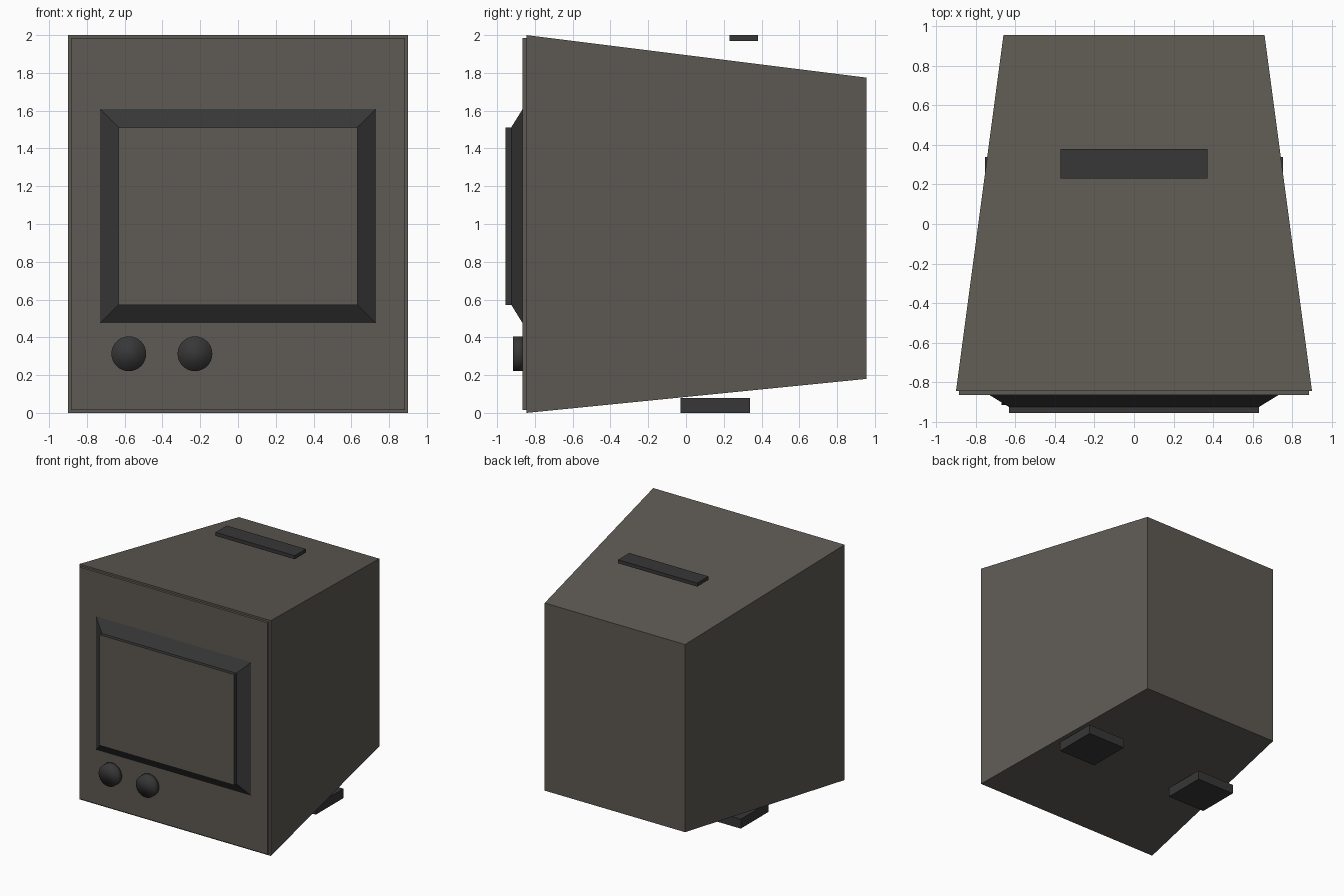
import bpy
import bmesh
from math import radians
from mathutils import Matrix

cube = bpy.data.objects.get("Cube")
if cube:
    bpy.data.objects.remove(cube, do_unlink=True)


def material(name, rgb):
    mat = bpy.data.materials.new(name)
    mat.use_nodes = True
    colour = (*rgb, 1)
    mat.diffuse_color = colour
    mat.node_tree.nodes["Principled BSDF"].inputs["Base Color"].default_value = colour
    return mat


CASE = material("warm grey casing", (0.112, 0.102, 0.088))
DARK = material("charcoal plastic", (0.038, 0.038, 0.039))


def finish(name, bm, *mats):
    bmesh.ops.recalc_face_normals(bm, faces=bm.faces[:])
    mesh = bpy.data.meshes.new(name)
    bm.to_mesh(mesh)
    bm.free()
    for mat in mats:
        mesh.materials.append(mat)
    obj = bpy.data.objects.new(name, mesh)
    bpy.context.collection.objects.link(obj)
    return obj


def loft(name, sections, *mats, front_slot=0):
    """Join upright rectangles (y, half width, bottom, top), front to back."""
    bm = bmesh.new()
    rings = [[bm.verts.new(p) for p in
              ((-w, y, low), (w, y, low), (w, y, high), (-w, y, high))]
             for y, w, low, high in sections]
    for a, b in zip(rings, rings[1:]):
        for i in range(4):
            j = (i + 1) % 4
            bm.faces.new((a[i], a[j], b[j], b[i]))
    bm.faces.new(rings[0]).material_index = front_slot
    bm.faces.new(rings[-1])
    return finish(name, bm, *mats)


# Tapered casing and the thin plate on its front
loft("casing", [(-0.845, 0.9, 0, 2), (0.955, 0.66, 0.18, 1.775)], CASE)
loft("front_plate", [(-0.865, 0.885, 0.015, 1.985),
                     (-0.84, 0.885, 0.015, 1.985)], CASE)

# Sloped bezel with a raised rim, its front face being the screen
loft("screen_bezel", [(-0.955, 0.632, 0.572, 1.512),
                      (-0.925, 0.632, 0.572, 1.512),
                      (-0.862, 0.735, 0.47, 1.613)], DARK, CASE, front_slot=1)

# Top handle bar, held clear of the sloped roof
loft("top_handle", [(0.23, 0.372, 1.97, 2), (0.38, 0.372, 1.97, 2)], DARK)

# Rear feet
for side, x in (("right", -0.573), ("left", 0.573)):
    foot = loft(side + "_foot", [(-0.03, 0.18, 0, 0.08), (0.34, 0.18, 0, 0.08)], DARK)
    foot.location.x = x

# Control knobs, softly shaded over the rim
for side, x in (("outer", -0.578), ("inner", -0.228)):
    bm = bmesh.new()
    bmesh.ops.create_cone(bm, cap_ends=True, segments=32,
                          radius1=0.092, radius2=0.092, depth=0.06,
                          matrix=Matrix.Translation((x, -0.885, 0.313))
                          @ Matrix.Rotation(radians(90), 4, "X"))
    for face in bm.faces:
        face.smooth = True
    finish(side + "_knob", bm, DARK)
